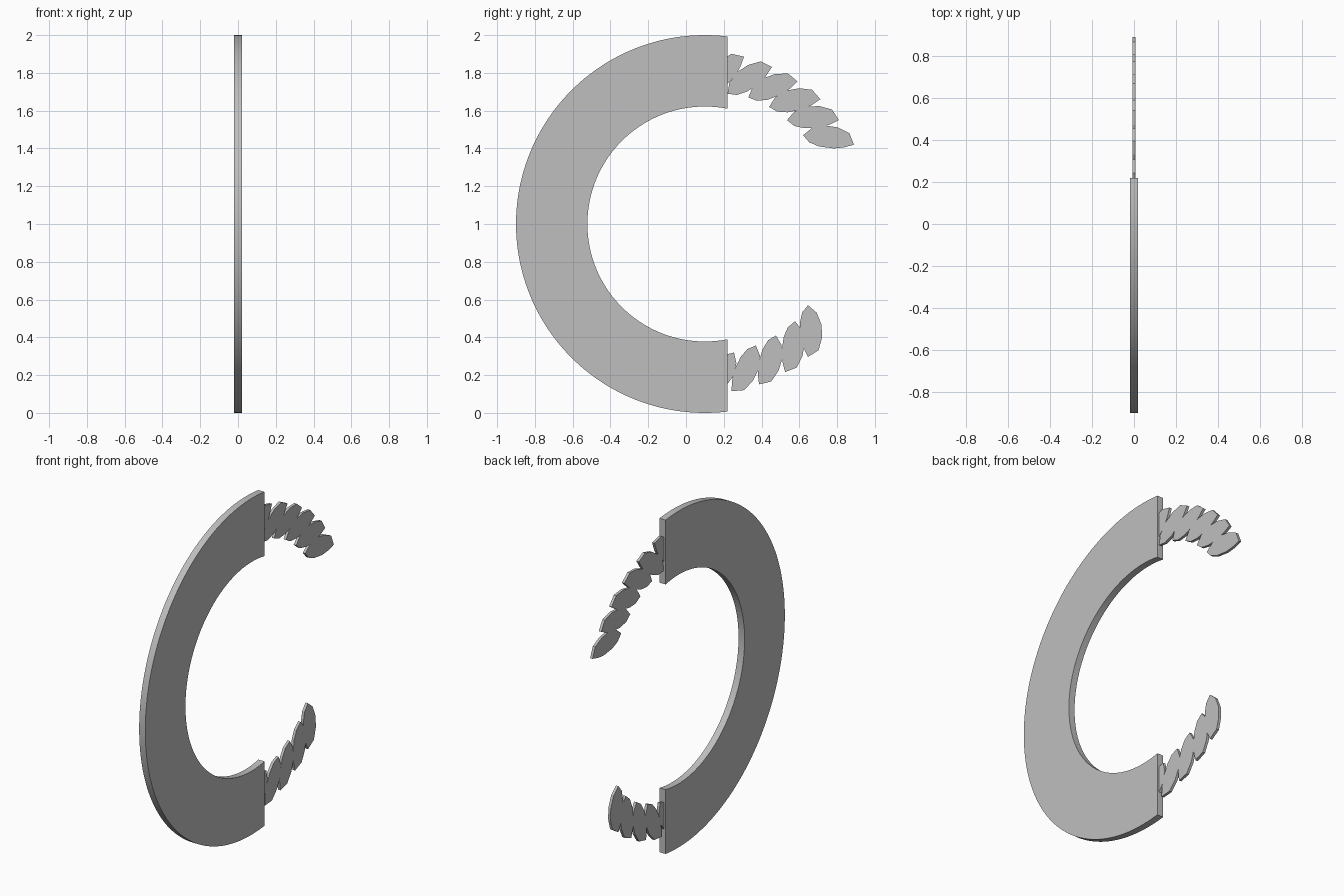
import bpy, bmesh
from math import radians, acos, cos, sin, pi
from mathutils import Vector, Matrix

cube = bpy.data.objects.get("Cube")
if cube:
    bpy.data.objects.remove(cube, do_unlink=True)

grey = bpy.data.materials.new("plain grey")
grey.use_nodes = True
grey.diffuse_color = (0.52, 0.52, 0.52, 1)
grey.node_tree.nodes["Principled BSDF"].inputs["Base Color"].default_value = (0.52, 0.52, 0.52, 1)


def plate(name, outline, half):
    """Extrude a (y, z) outline evenly to both sides of x = 0."""
    bm = bmesh.new()
    face = bm.faces.new([bm.verts.new((-half, y, z)) for y, z in outline])
    grown = bmesh.ops.extrude_face_region(bm, geom=[face])["geom"]
    bmesh.ops.translate(bm, vec=(2 * half, 0, 0),
                        verts=[v for v in grown if isinstance(v, bmesh.types.BMVert)])
    bmesh.ops.recalc_face_normals(bm, faces=bm.faces)
    mesh = bpy.data.meshes.new(name)
    bm.to_mesh(mesh)
    bm.free()
    mesh.materials.append(grey)
    obj = bpy.data.objects.new(name, mesh)
    bpy.context.collection.objects.link(obj)
    return obj


def smooth(obj):
    bpy.ops.object.select_all(action="DESELECT")
    obj.select_set(True)
    bpy.context.view_layer.objects.active = obj
    bpy.ops.object.shade_smooth_by_angle(angle=radians(20))


# Open ring, cut off by a straight vertical line at the back
CENTRE_Y, CUT, STEPS = 0.1, 0.12, 96


def arc(radius):
    start = acos(CUT / radius)
    sweep = 2 * (pi - start)
    return [(CENTRE_Y + radius * cos(start + sweep * i / STEPS),
             1 + radius * sin(start + sweep * i / STEPS)) for i in range(STEPS + 1)]


smooth(plate("open_ring", arc(1.0) + arc(0.622)[::-1], 0.02))

# Leaf outline: distance along the leaf, offset towards the outer side
LENGTH = 0.274
LEAF = [(0, 0), (0.14, -0.031), (0.34, -0.043), (0.63, -0.039), (0.82, -0.024), (1, 0),
        (0.87, 0.056), (0.63, 0.074), (0.38, 0.072), (0.14, 0.045)]


def leaf(name, y, z, degrees):
    turn = Matrix.Rotation(radians(degrees), 2)
    base = Vector((y, z))
    return plate(name, [base + turn @ Vector((u * LENGTH, v)) for u, v in LEAF], 0.008)


def leaf_chain(name, places):
    """Fuse overlapping leaves into one flat garland."""
    chain = leaf(name, *places[0])
    others = [leaf("leaf_helper", *place) for place in places[1:]]
    for other in others:
        other.hide_render = True
        union = chain.modifiers.new("fuse", "BOOLEAN")
        union.operation = "UNION"
        union.solver = "EXACT"
        union.object = other
    graph = bpy.context.evaluated_depsgraph_get()
    fused = bpy.data.meshes.new_from_object(chain.evaluated_get(graph))
    chain.modifiers.clear()
    chain.data = fused
    for other in others:
        bpy.data.objects.remove(other, do_unlink=True)


# Inner tip of each leaf and its direction, from the free end to the ring
leaf_chain("upper_leaf_chain", [
    (0.62, 1.47, -10.5), (0.535, 1.55, 0), (0.44, 1.62, 8.5),
    (0.33, 1.67, 18), (0.22, 1.69, 31), (0.11, 1.695, 44)])
leaf_chain("lower_leaf_chain", [
    (0.646, 0.57, -90), (0.577, 0.485, -101), (0.476, 0.41, -109),
    (0.37, 0.357, -118), (0.254, 0.32, -127)])
